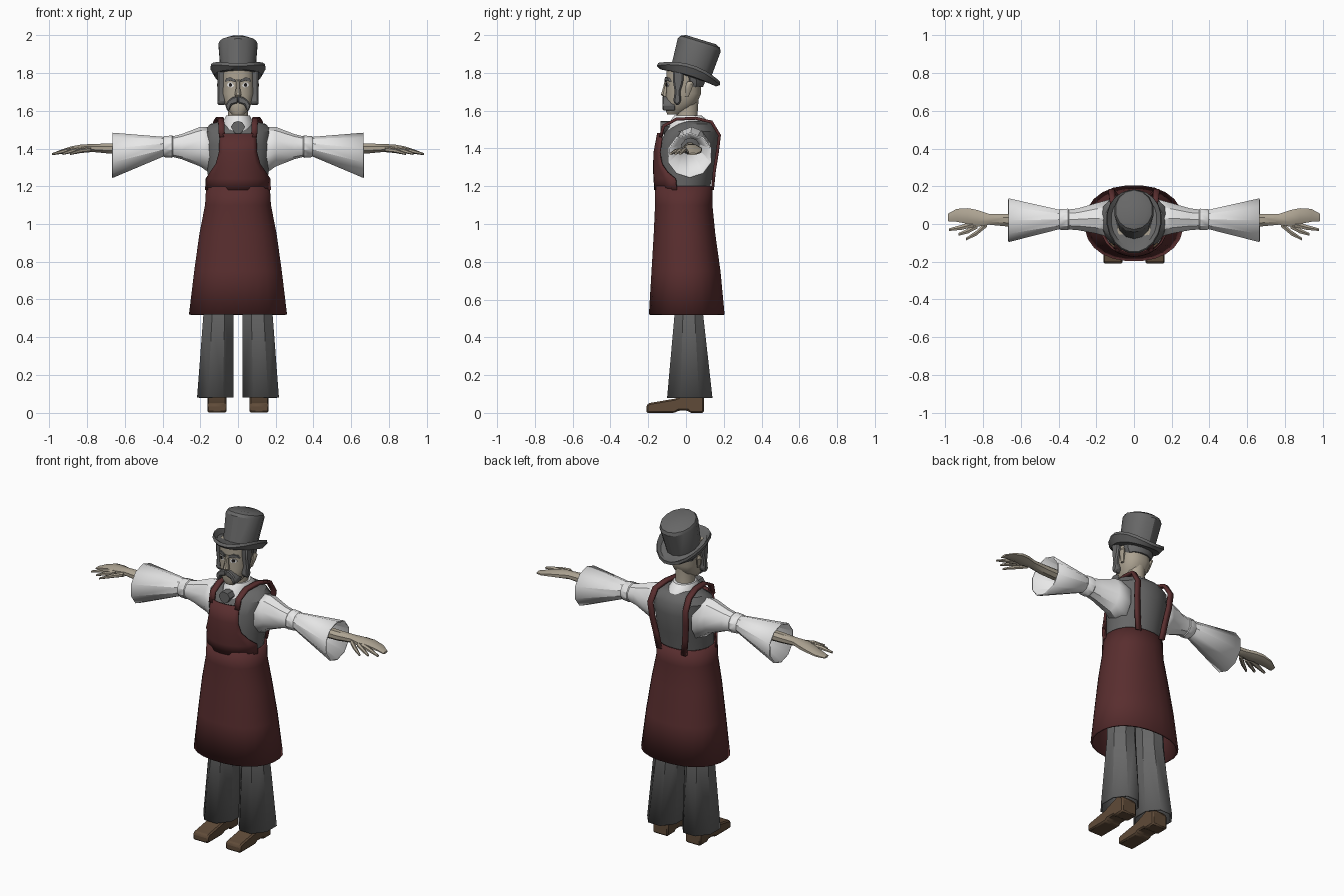
import bpy, bmesh, math
from mathutils import Matrix, Vector


def material(name, rgb):
    m = bpy.data.materials.new(name)
    m.diffuse_color = (*rgb, 1)
    return m


RED = material("apron red", (0.10, 0.027, 0.028))
GREY = material("charcoal cloth", (0.135, 0.135, 0.135))
WHITE = material("shirt white", (0.85, 0.85, 0.85))
SKIN = material("skin", (0.42, 0.37, 0.29))
BROWN = material("shoe brown", (0.115, 0.07, 0.04))
DARK = material("pupil dark", (0.015, 0.012, 0.012))


def finish(bm, name, mat, mirror=False, thick=0, offset=-1, bevel=0, angle=35):
    bmesh.ops.recalc_face_normals(bm, faces=bm.faces)
    me = bpy.data.meshes.new(name)
    bm.to_mesh(me)
    bm.free()
    me.materials.append(mat)
    for p in me.polygons:
        p.use_smooth = True
    me.set_sharp_from_angle(angle=math.radians(angle))
    ob = bpy.data.objects.new(name, me)
    bpy.context.collection.objects.link(ob)
    if thick:
        s = ob.modifiers.new("thickness", 'SOLIDIFY')
        s.thickness, s.offset = thick, offset
    if bevel:
        b = ob.modifiers.new("bevel", 'BEVEL')
        b.width, b.segments = bevel, 1
    if mirror:
        ob.modifiers.new("mirror", 'MIRROR')
    return ob


def skin_rows(rows, closed, caps):
    """Join rows of points with quads."""
    bm = bmesh.new()
    vs = [[bm.verts.new(p) for p in r] for r in rows]
    n = len(vs[0])
    for a, b in zip(vs, vs[1:]):
        for i in range(n if closed else n - 1):
            j = (i + 1) % n
            bm.faces.new((a[i], a[j], b[j], b[i]))
    if caps:
        bm.faces.new(vs[0])
        bm.faces.new(vs[-1])
    return bm


def loft(name, rings, mat, n=16, axis='z', caps=True, e=1.0, turn=0.5, xf=None, **kw):
    """Rings: (position, centre a, centre b, radius a, radius b[, side lift])."""
    rows = []
    for pos, ca, cb, ra, rb, *lift in rings:
        row = []
        for i in range(n):
            t = (i + turn) * math.tau / n
            c, s = math.cos(t), math.sin(t)
            a = ca + ra * math.copysign(abs(c) ** e, c)
            b = cb + rb * math.copysign(abs(s) ** e, s)
            h = pos + (lift[0] * c * c if lift else 0)
            v = Vector((a, b, h) if axis == 'z' else (h, a, b))
            row.append(xf @ v if xf else v)
        rows.append(row)
    return finish(skin_rows(rows, True, caps), name, mat, **kw)


def prism(name, pts, axis, a, b, mat, **kw):
    """Extrude an outline from a to b along x or y."""
    rows = [[(d, p, q) if axis == 'x' else (p, d, q) for p, q in pts] for d in (a, b)]
    return finish(skin_rows(rows, True, True), name, mat, **kw)


def face_plate(name, pts, lift, mat):
    """Thin plate that follows the curve of the face."""
    def y(x):
        return -0.012 - 0.094 * (1 - (abs(x) / 0.088) ** 2.5) ** 0.4
    rows = [[(x, y(x) - d, z) for x, z in pts] for d in (-0.003, lift)]
    finish(skin_rows(rows, True, True), name, mat, mirror=True)


# Trousers and shoes
loft("trouser_leg", [(0.08, 0.12, 0.02, 0.105, 0.13), (0.52, 0.104, 0.015, 0.086, 0.082),
                     (1.05, 0.085, 0.0, 0.075, 0.09)], GREY, n=8, caps=False,
     mirror=True, thick=0.012)
prism("shoe", [(-0.21, 0), (-0.06, 0), (-0.04, 0.012), (0.01, 0.012), (0.02, 0), (0.095, 0),
               (0.095, 0.085), (0.06, 0.12), (0, 0.1), (-0.06, 0.075), (-0.195, 0.052),
               (-0.21, 0.04)], 'x', 0.06, 0.163, BROWN, mirror=True, bevel=0.008, angle=25)

# Vest
loft("vest", [(1.10, 0, -0.012, 0.15, 0.13), (1.20, 0, -0.01, 0.158, 0.14),
              (1.30, 0, 0.005, 0.165, 0.150), (1.42, 0, 0.015, 0.180, 0.158),
              (1.49, 0, 0.03, 0.182, 0.140), (1.53, 0, 0.045, 0.150, 0.095),
              (1.545, 0, 0.045, 0.09, 0.06)], GREY, n=20)

# Apron skirt
loft("apron_skirt", [(0.52, 0, 0.004, 0.262, 0.202), (0.75, 0, 0.0, 0.234, 0.184),
                     (0.95, 0, -0.008, 0.206, 0.164), (1.10, 0, -0.012, 0.176, 0.153),
                     (1.20, 0, -0.012, 0.170, 0.155)], RED, n=24, caps=False,
     e=0.9, thick=0.012)

# Apron bib, narrowing upward in a curve
bib = []
for z, w, r in [(1.18, 0.170, 0.163), (1.24, 0.168, 0.167), (1.275, 0.145, 0.169),
                (1.32, 0.115, 0.169), (1.38, 0.099, 0.167), (1.48, 0.095, 0.148)]:
    bib.append([(w * k / 5, -r * math.sqrt(1 - (w * k / 5 / 0.178) ** 2), z)
                for k in range(-5, 6)])
finish(skin_rows(bib, False, False), "apron_bib", RED, thick=0.01, offset=0)

# Shoulder straps
path = [(0.085, -0.135, 1.46), (0.088, -0.118, 1.52), (0.09, -0.05, 1.555),
        (0.10, 0.05, 1.56), (0.115, 0.135, 1.54), (0.12, 0.177, 1.47), (0.115, 0.166, 1.38),
        (0.10, 0.150, 1.28), (0.085, 0.140, 1.18)]
finish(skin_rows([[(x - 0.016, y, z), (x + 0.016, y, z)] for x, y, z in path], False, False),
       "apron_strap", RED, mirror=True, thick=0.016, offset=0)

# Shirt collar and tie
loft("collar", [(1.475, 0, 0.02, 0.088, 0.137), (1.535, 0, 0.02, 0.084, 0.112),
                (1.575, 0, 0.01, 0.064, 0.073)], WHITE, n=16)
prism("tie", [(0, 1.545), (0.022, 1.54), (0.038, 1.515), (0.02, 1.485), (0, 1.475),
              (-0.02, 1.485), (-0.038, 1.515), (-0.022, 1.54)], 'y', -0.135, -0.07, GREY)

# Flared sleeves
loft("sleeve", [(0.13, 0.03, 1.385, 0.105, 0.13), (0.20, 0.03, 1.41, 0.085, 0.105),
                (0.30, 0.025, 1.41, 0.060, 0.066), (0.345, 0.024, 1.41, 0.056, 0.055),
                (0.35, 0.024, 1.41, 0.060, 0.059), (0.39, 0.024, 1.41, 0.058, 0.056),
                (0.395, 0.024, 1.41, 0.054, 0.052), (0.665, 0.02, 1.364, 0.122, 0.120)],
     WHITE, n=10, axis='x', caps=False, mirror=True, thick=0.008)

# Forearms, hands and fingers
loft("arm_and_hand", [(0.45, 0.02, 1.40, 0.035, 0.035), (0.68, 0.02, 1.40, 0.035, 0.029),
                      (0.77, 0.025, 1.403, 0.031, 0.023), (0.83, 0.030, 1.40, 0.048, 0.023),
                      (0.88, 0.042, 1.395, 0.045, 0.019), (0.94, 0.046, 1.382, 0.037, 0.012),
                      (0.985, 0.035, 1.37, 0.022, 0.006)], SKIN, n=8, axis='x', mirror=True)
for name, y0, x1, y1, x0 in [("index_finger", 0.0, 0.98, -0.03, 0.85),
                             ("bent_finger", -0.008, 0.93, -0.055, 0.83),
                             ("thumb", 0.0, 0.89, -0.08, 0.78)]:
    loft(name, [(x0, y0, 1.395, 0.018, 0.014), ((x0 + x1) / 2, y0 * 0.5 + y1 * 0.6, 1.388, 0.015, 0.012),
                (x1, y1, 1.372, 0.008, 0.006)], SKIN, n=6, axis='x', mirror=True)

# Neck and head
loft("neck", [(1.48, 0, 0.01, 0.062, 0.07), (1.58, 0, 0.005, 0.054, 0.058),
              (1.68, 0, 0.01, 0.055, 0.06)], SKIN, n=12)
loft("head", [(1.58, 0, -0.065, 0.032, 0.035), (1.605, 0, -0.045, 0.055, 0.065),
              (1.64, 0, -0.025, 0.074, 0.083), (1.69, 0, -0.012, 0.088, 0.094),
              (1.83, 0, -0.012, 0.088, 0.094)], SKIN, n=16, e=0.8)
loft("nose", [(1.672, 0, -0.112, 0.014, 0.008), (1.685, 0, -0.113, 0.019, 0.021),
              (1.72, 0, -0.109, 0.012, 0.014), (1.765, 0, -0.104, 0.010, 0.008)], SKIN, n=8)
loft("ear", [(1.675, 0.088, 0.005, 0.007, 0.010), (1.71, 0.096, 0.012, 0.011, 0.018),
             (1.74, 0.102, 0.02, 0.011, 0.022), (1.755, 0.10, 0.02, 0.005, 0.012)],
     SKIN, n=8, mirror=True)

# Eyes and eyebrows
face_plate("eye_white", [(0.020, 1.733), (0.032, 1.724), (0.050, 1.726), (0.060, 1.737),
                         (0.050, 1.749), (0.032, 1.749)], 0.003, WHITE)
face_plate("pupil", [(0.040 + 0.009 * math.cos(k * math.pi / 4),
                      1.737 + 0.010 * math.sin(k * math.pi / 4)) for k in range(8)], 0.005, DARK)
face_plate("eyebrow", [(0.014, 1.752), (0.040, 1.760), (0.070, 1.755), (0.062, 1.772),
                       (0.040, 1.778), (0.014, 1.766)], 0.009, GREY)

# Moustache, sideburns and hair
prism("moustache", [(0, 1.678), (0.028, 1.673), (0.052, 1.655), (0.068, 1.63), (0.056, 1.597),
                    (0.044, 1.607), (0.034, 1.632), (0, 1.642)], 'y', -0.124, -0.055,
      GREY, mirror=True, bevel=0.006)
prism("sideburn", [(-0.07, 1.82), (-0.01, 1.82), (-0.015, 1.75), (-0.03, 1.70), (-0.025, 1.65),
                   (-0.045, 1.625), (-0.068, 1.645), (-0.06, 1.70), (-0.068, 1.75)],
      'x', 0.065, 0.108, GREY, mirror=True, bevel=0.008)
loft("back_hair", [(1.725, 0, 0.04, 0.080, 0.052), (1.75, 0, 0.04, 0.094, 0.062),
                   (1.82, 0, 0.03, 0.096, 0.065)], GREY, n=12)

# Top hat, leaning back
tilt = Matrix.Translation((0, 0.025, 1.80)) @ Matrix.Rotation(math.radians(-17), 4, 'X')
loft("hat_crown", [(-0.02, 0, 0, 0.092, 0.108), (0.155, 0, 0, 0.106, 0.119),
                   (0.172, 0, 0, 0.099, 0.109), (0.184, 0, 0, 0.07, 0.083)],
     GREY, n=14, xf=tilt, angle=28)
loft("hat_brim", [(-0.022, 0, 0, 0.085, 0.10, 0), (-0.030, 0, -0.005, 0.125, 0.155, 0.015),
                  (-0.018, 0, -0.008, 0.147, 0.177, 0.045), (0.0, 0, -0.008, 0.143, 0.173, 0.042),
                  (-0.006, 0, -0.005, 0.122, 0.150, 0.018), (0.006, 0, 0, 0.085, 0.10, 0)],
     GREY, n=20, xf=tilt)
